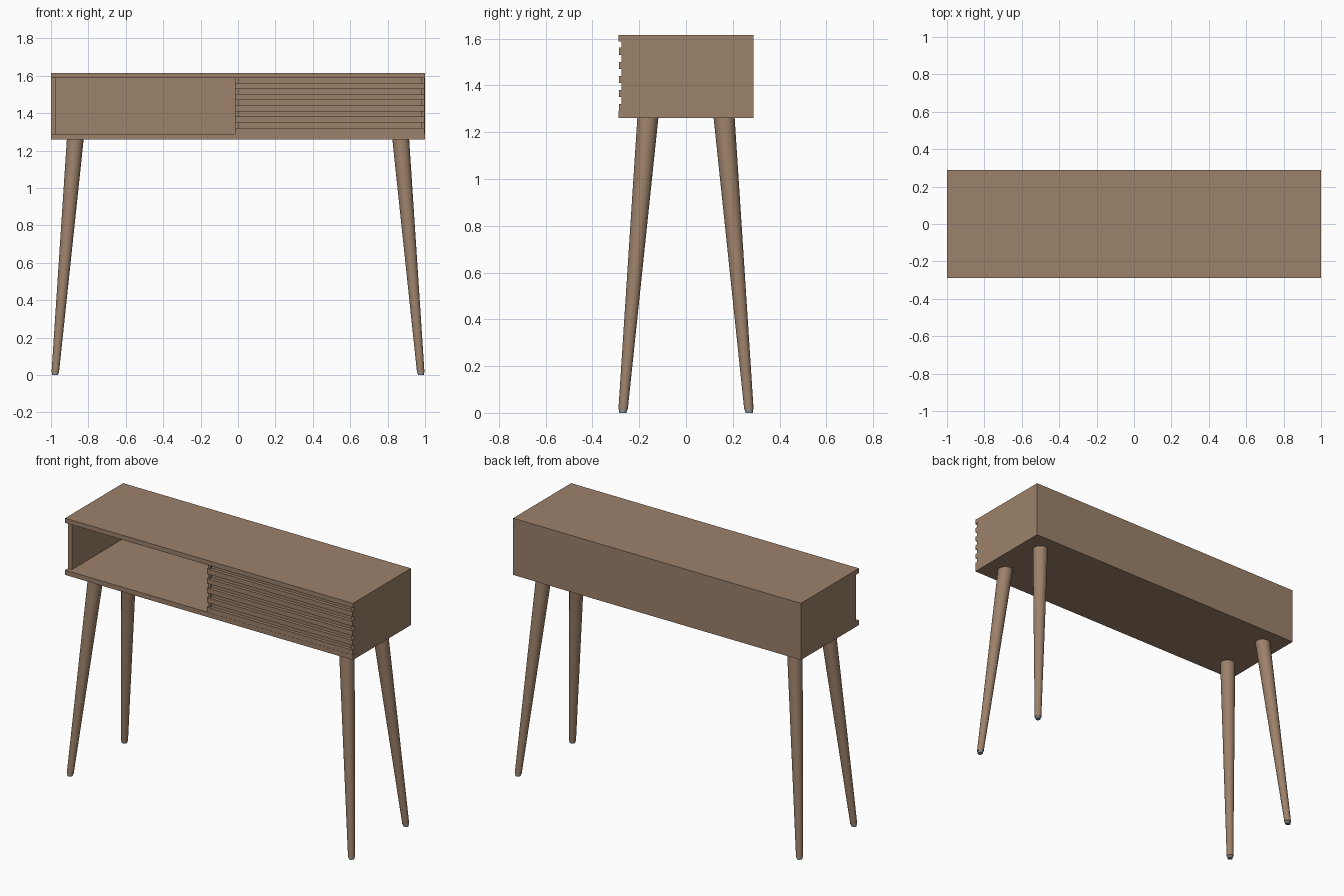
import bpy, bmesh, math
from mathutils import Vector

if "Cube" in bpy.data.objects:
    bpy.data.objects.remove(bpy.data.objects["Cube"])


def material(name, rgb):
    m = bpy.data.materials.new(name)
    m.diffuse_color = (*rgb, 1.0)
    m.use_nodes = True
    m.node_tree.nodes["Principled BSDF"].inputs["Base Color"].default_value = m.diffuse_color
    return m


WOOD = material("brown_wood", (0.335, 0.22, 0.145))
GREY = material("grey_foot_pad", (0.25, 0.26, 0.28))


def finish(name, bm, mat):
    bmesh.ops.recalc_face_normals(bm, faces=bm.faces)
    me = bpy.data.meshes.new(name)
    bm.to_mesh(me)
    bm.free()
    me.materials.append(mat)
    ob = bpy.data.objects.new(name, me)
    bpy.context.collection.objects.link(ob)
    return ob


def box(name, x, y, z, mat=WOOD):
    """Box from (min, max) pairs on each axis."""
    bm = bmesh.new()
    bmesh.ops.create_cube(bm, size=1)
    for v in bm.verts:
        v.co = Vector([(a + b) / 2 + c * (b - a) for c, (a, b) in zip(v.co, (x, y, z))])
    return finish(name, bm, mat)


def taper(name, p0, r0, p1, r1, mat, n=32):
    """Slanted round taper with level ends."""
    bm = bmesh.new()
    rings = []
    for p, r in ((p0, r0), (p1, r1)):
        rings.append([bm.verts.new((p[0] + r * math.cos(math.tau * i / n),
                                    p[1] + r * math.sin(math.tau * i / n), p[2]))
                      for i in range(n)])
    lo, hi = rings
    for i in range(n):
        j = (i + 1) % n
        bm.faces.new((lo[i], lo[j], hi[j], hi[i])).smooth = True
    bm.faces.new(lo[::-1])
    bm.faces.new(hi)
    for ring in rings:
        for i in range(n):
            bm.edges.get((ring[i], ring[(i + 1) % n])).smooth = False
    return finish(name, bm, mat)


D = 0.288            # half depth
Z0, Z1 = 1.29, 1.587  # inside height of the case

# Case
box("top_board", (-1, 1), (-D, D), (Z1, 1.616))
box("bottom_board", (-1, 1), (-D, D), (1.26, Z0))
box("left_side", (-1, -0.972), (-0.26, D), (Z0, Z1))
box("right_side", (0.972, 1), (-0.26, D), (Z0, Z1))
box("back_panel", (-0.972, 0.972), (D - 0.02, D), (Z0, Z1))
box("divider", (-0.014, 0.014), (-0.25, D - 0.02), (Z0, Z1))

# Slatted sliding door covering the right half
box("door_panel", (0.003, 0.98), (-0.266, -0.254), (Z0, Z1))
box("door_strip_left", (-0.016, 0.003), (-0.276, -0.26), (Z0, Z1))
box("door_strip_right", (0.98, 0.998), (-0.276, -0.26), (Z0, Z1))
for i in range(5):
    z = Z0 + 0.06 * i
    box(f"door_slat_{i + 1}", (-0.016, 0.998), (-0.287, -0.264), (z, z + 0.031))

# Splayed legs with small foot pads
for sx, side in ((-1, "left"), (1, "right")):
    for sy, end in ((-1, "front"), (1, "back")):
        foot = (sx * 0.977, sy * 0.269, 0.014)
        taper(f"{end}_{side}_leg", foot, 0.02,
              (sx * 0.87, sy * 0.163, 1.262), 0.045, WOOD)
        taper(f"{end}_{side}_foot_pad", (sx * 0.978, sy * 0.27, 0), 0.016,
              foot, 0.017, GREY)
